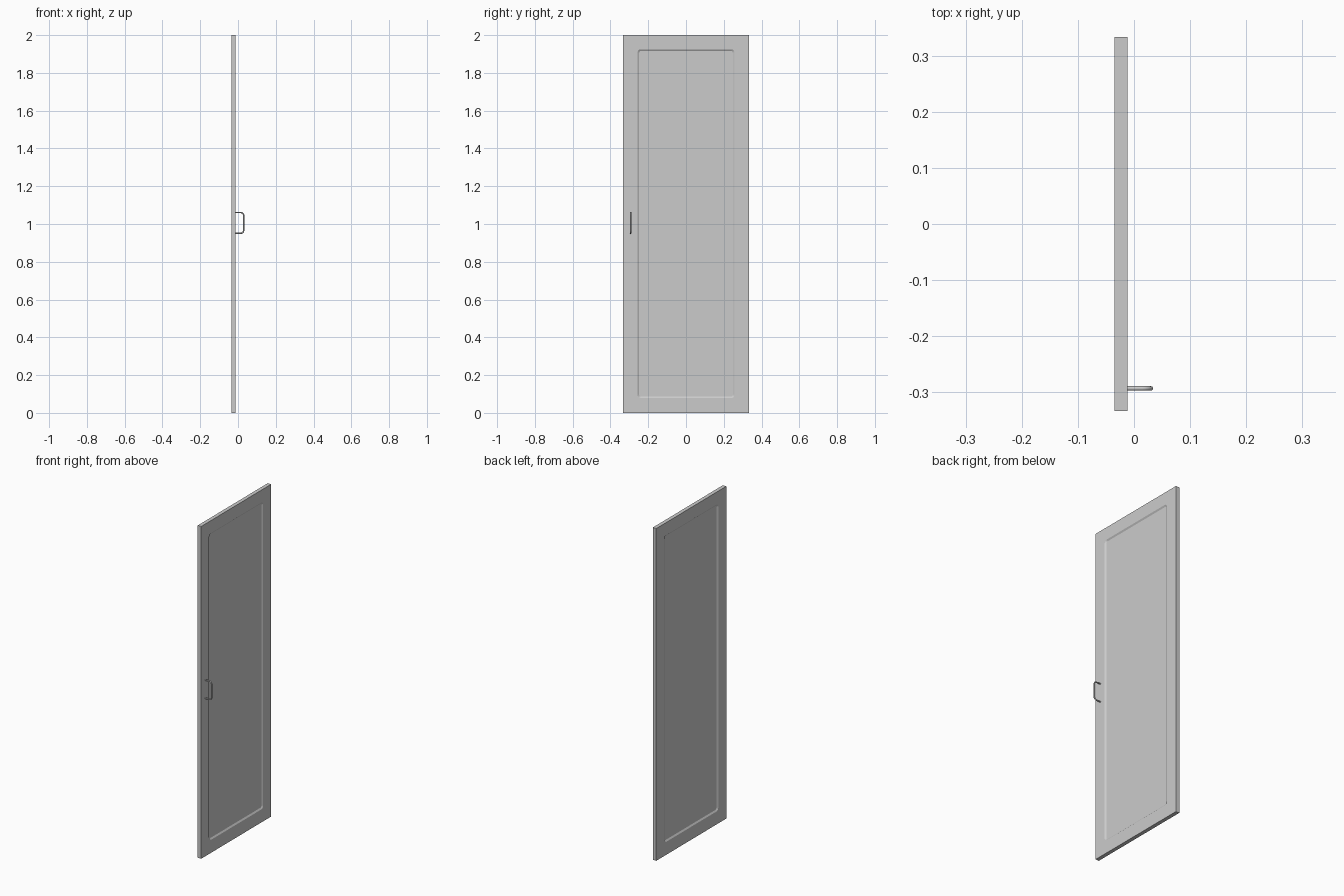
import bpy, bmesh, math
from mathutils import Vector

cube = bpy.data.objects.get("Cube")
if cube:
    bpy.data.objects.remove(cube, do_unlink=True)


def material(name, value):
    m = bpy.data.materials.new(name)
    m.use_nodes = True
    color = (value, value, value, 1)
    m.diffuse_color = color
    m.node_tree.nodes["Principled BSDF"].inputs["Base Color"].default_value = color
    return m


grey = material("light grey", 0.6)

X_BACK, X_FRONT = -0.035, -0.012
HALF_W, HEIGHT = 0.333, 2.0


def rounded_rect(half_w, z0, z1, radius, steps=5):
    """Outline in the y-z plane, counter-clockwise."""
    pts = []
    corners = [(half_w, z1), (-half_w, z1), (-half_w, z0), (half_w, z0)]
    for i, (y, z) in enumerate(corners):
        cy = y - math.copysign(radius, y)
        cz = z + (-radius if z == z1 else radius)
        for k in range(steps + 1):
            a = math.pi / 2 * (i + k / steps)
            pts.append((cy + radius * math.cos(a), cz + radius * math.sin(a)))
    return pts


# Door slab with a chamfered recess on both faces
DEPTH, SLOPE, STEPS = 0.006, 0.009, 5
bm = bmesh.new()


def ring(x, pts):
    return [bm.verts.new((x, y, z)) for y, z in pts]


def bridge(a, b):
    n = len(a)
    for i in range(n):
        bm.faces.new((a[i], a[(i + 1) % n], b[(i + 1) % n], b[i]))


outer = [(HALF_W, HEIGHT), (-HALF_W, HEIGHT), (-HALF_W, 0), (HALF_W, 0)]
rims = []
for x, inward in ((X_FRONT, -1), (X_BACK, 1)):
    rim = ring(x, outer)
    top = ring(x, rounded_rect(0.257, 0.078, 1.925, 0.018, STEPS))
    low = ring(x + inward * DEPTH,
               rounded_rect(0.257 - SLOPE, 0.078 + SLOPE, 1.925 - SLOPE, 0.010, STEPS))
    bridge(top, low)
    bm.faces.new(low)
    # Flat border: a fan at each corner and a strip along each side
    n = STEPS + 1
    for c in range(4):
        arc = top[c * n:(c + 1) * n]
        for a, b in zip(arc, arc[1:]):
            bm.faces.new((rim[c], b, a))
        bm.faces.new((rim[c], rim[(c + 1) % 4], top[((c + 1) * n) % (4 * n)], arc[-1]))
    rims.append(rim)
bridge(*rims)
bmesh.ops.recalc_face_normals(bm, faces=bm.faces)
mesh = bpy.data.meshes.new("door_panel")
bm.to_mesh(mesh)
bm.free()
door = bpy.data.objects.new("door_panel", mesh)
bpy.context.collection.objects.link(door)
mesh.materials.append(grey)

# Bar handle: round rod with two bent corners
ROD, BEND = 0.004, 0.016
x_out, z_low, z_high, y_handle = 0.030, 0.951, 1.061, -0.293
path = [(X_FRONT - 0.002, z_low)]
for cz, start in ((z_low + BEND, -90), (z_high - BEND, 0)):
    for k in range(7):
        a = math.radians(start + 15 * k)
        path.append((x_out - BEND + BEND * math.cos(a), cz + BEND * math.sin(a)))
path.append((X_FRONT - 0.002, z_high))

curve = bpy.data.curves.new("handle", "CURVE")
curve.dimensions = "3D"
curve.bevel_depth = ROD
curve.bevel_resolution = 3
curve.use_fill_caps = True
spline = curve.splines.new("POLY")
spline.points.add(len(path) - 1)
for p, (x, z) in zip(spline.points, path):
    p.co = (x, y_handle, z, 1)
spline.use_smooth = True
curve.materials.append(grey)
handle = bpy.data.objects.new("handle", curve)
bpy.context.collection.objects.link(handle)
bpy.context.view_layer.objects.active = handle
handle.select_set(True)
bpy.ops.object.convert(target="MESH")
bpy.ops.object.shade_smooth_by_angle(angle=math.radians(40))
